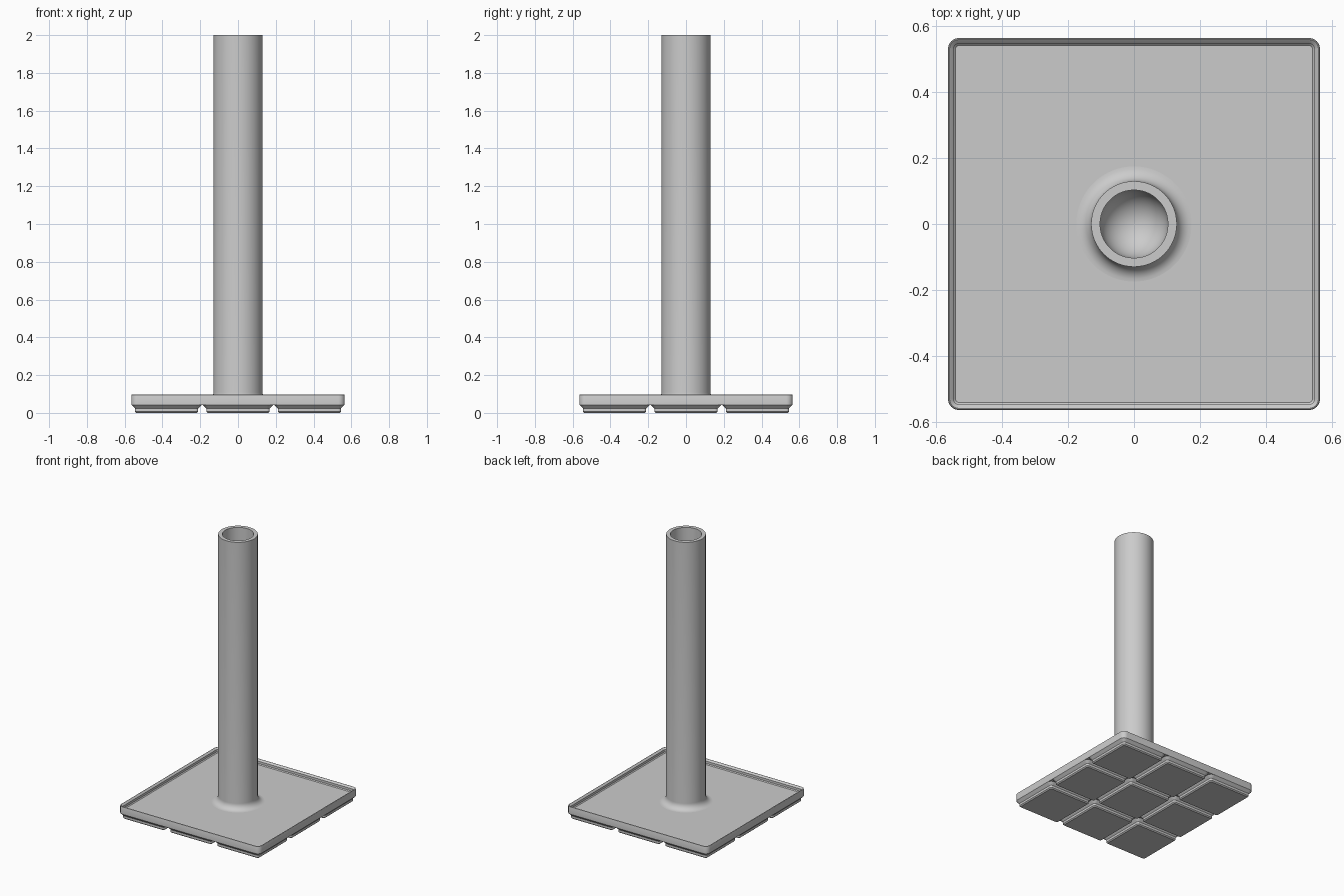
import bpy, bmesh
from math import pi, sin, cos, radians

cube = bpy.data.objects.get("Cube")
if cube:
    bpy.data.objects.remove(cube, do_unlink=True)

grey = bpy.data.materials.new("plain grey")
grey.use_nodes = True
colour = (0.6, 0.6, 0.6, 1)
grey.diffuse_color = colour
grey.node_tree.nodes["Principled BSDF"].inputs["Base Color"].default_value = colour


def rounded_square(half, radius, z, steps=6):
    """Points round a square with rounded corners."""
    pts = []
    for corner in range(4):
        mid = pi / 4 + corner * pi / 2
        cx = (half - radius) * (1 if cos(mid) > 0 else -1)
        cy = (half - radius) * (1 if sin(mid) > 0 else -1)
        for i in range(steps + 1):
            a = corner * pi / 2 + i / steps * pi / 2
            pts.append((cx + radius * cos(a), cy + radius * sin(a), z))
    return pts


def circle(radius, z, sides=96):
    return [(radius * cos(2 * pi * i / sides), radius * sin(2 * pi * i / sides), z)
            for i in range(sides)]


def loft(name, rings, cap_first=False, cap_last=False):
    """Skin a stack of equal rings into one object."""
    bm = bmesh.new()
    loops = [[bm.verts.new(p) for p in ring] for ring in rings]
    for low, high in zip(loops, loops[1:]):
        n = len(low)
        for i in range(n):
            j = (i + 1) % n
            bm.faces.new((low[i], low[j], high[j], high[i]))
    if cap_first:
        bm.faces.new(loops[0][::-1])
    if cap_last:
        bm.faces.new(loops[-1])
    mesh = bpy.data.meshes.new(name)
    bm.to_mesh(mesh)
    bm.free()
    mesh.materials.append(grey)
    obj = bpy.data.objects.new(name, mesh)
    bpy.context.collection.objects.link(obj)
    bpy.ops.object.select_all(action="DESELECT")
    obj.select_set(True)
    bpy.context.view_layer.objects.active = obj
    bpy.ops.object.shade_smooth_by_angle(angle=radians(30))
    return obj


HALF, CORNER, FLOOR, PITCH = 0.565, 0.034, 0.063, 0.378

# Square tray: outer wall, rounded rim, stepped inner lip, floor
tray_profile = [(0, 0.043), (0, 0.093), (0.001, 0.0955), (0.003, 0.097), (0.005, 0.097),
                (0.007, 0.0955), (0.017, 0.0855), (0.017, 0.069), (0.023, FLOOR)]
loft("tray", [rounded_square(HALF - d, CORNER - d, z) for d, z in tray_profile],
     cap_first=True, cap_last=True)

# Nine stepped feet under the tray
foot_profile = [(0.160, 0.007, 0), (0.1675, 0.0144, 0.007),
                (0.1675, 0.0144, 0.0235), (0.187, CORNER, 0.043)]
foot = loft("foot", [rounded_square(*p) for p in foot_profile], cap_first=True)
foot.location = (-PITCH, -PITCH, 0)
for k in range(1, 9):
    copy = foot.copy()
    copy.name = f"foot_{k + 1}"
    copy.location = ((k % 3 - 1) * PITCH, (k // 3 - 1) * PITCH, 0)
    bpy.context.collection.objects.link(copy)

# Hollow post: flared foot, outer wall, rim, bore with a bowl-shaped bottom
OUTER, INNER, FLARE = 0.13, 0.103, 0.045
post = []
for i in range(9):
    a = i / 8 * pi / 2
    post.append((OUTER + FLARE * (1 - sin(a)), FLOOR + FLARE * (1 - cos(a))))
post += [(OUTER, 2), (INNER, 2)]
bowl_z = FLOOR + 0.008 + INNER
for i in range(13):
    a = i / 12 * pi / 2 * 0.99
    post.append((INNER * cos(a), bowl_z - INNER * sin(a)))
loft("post", [circle(r, z) for r, z in post], cap_last=True)
